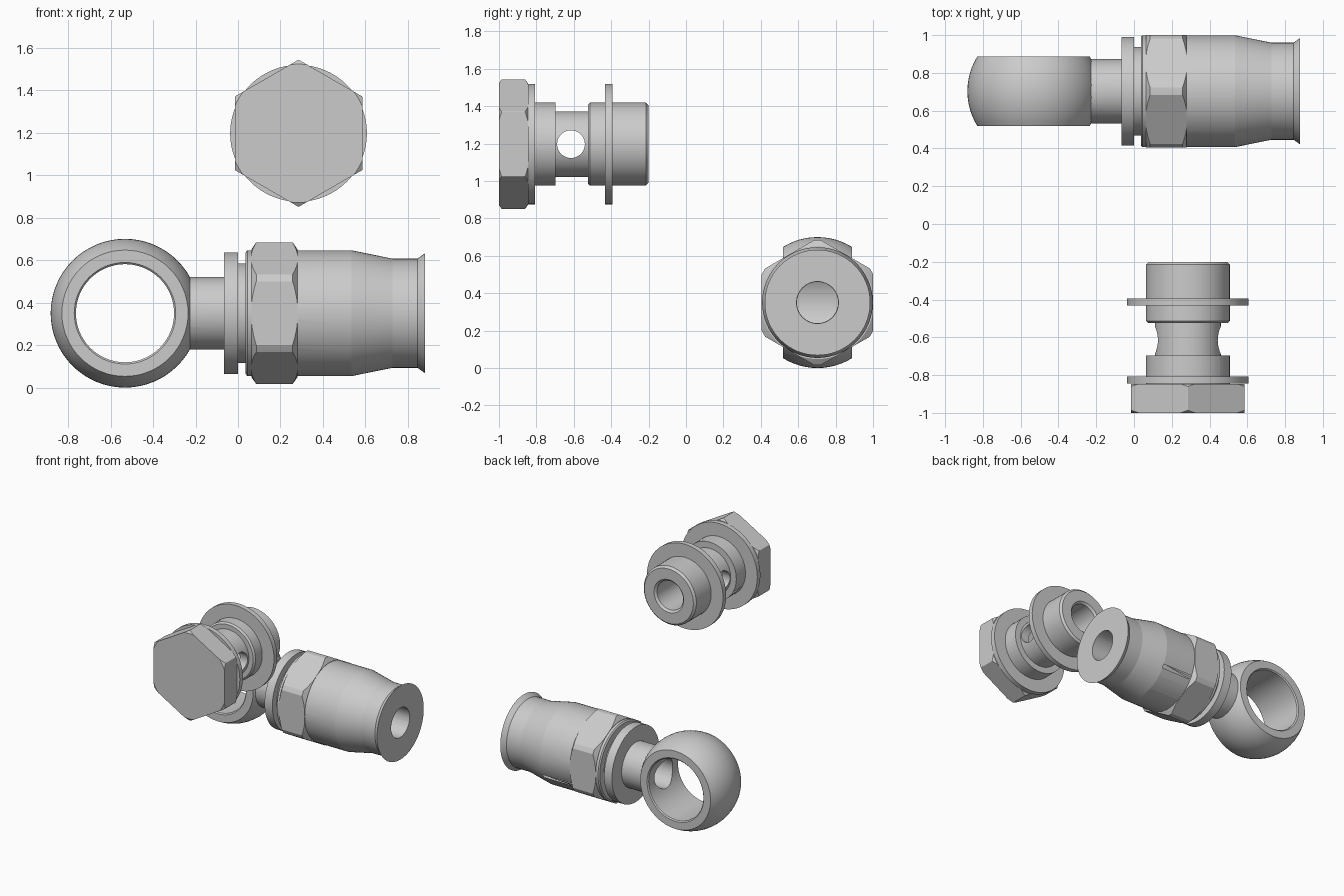
import bpy, bmesh, math
from mathutils import Vector

if "Cube" in bpy.data.objects:
    bpy.data.objects.remove(bpy.data.objects["Cube"])

HOSE = Vector((0, 0.703, 0.35))      # hose axis runs along x
EYE = Vector((-0.532, 0.703, 0.35))  # eye axis runs along y
BOLT = Vector((0.285, 0, 1.197))     # bolt axis runs along y


def lathe(name, profile, axis, centre, ring=False, sides=64):
    """Revolve (position, radius) points about x or y; ring closes the profile on itself."""
    pts = list(profile) if ring else [(profile[0][0], 0), *profile, (profile[-1][0], 0)]
    bm = bmesh.new()
    rows = []
    for i in range(sides):
        t = 2 * math.pi * i / sides
        row = []
        for a, r in pts:
            u, v = r * math.cos(t), r * math.sin(t)
            p = Vector((a, v, u)) if axis == 'X' else Vector((v, a, u))
            row.append(bm.verts.new(centre + p))
        rows.append(row)
    n = len(pts)
    for i in range(sides):
        a, b = rows[i], rows[(i + 1) % sides]
        for j in range(n if ring else n - 1):
            k = (j + 1) % n
            bm.faces.new((a[j], a[k], b[k], b[j]))
    bmesh.ops.remove_doubles(bm, verts=bm.verts, dist=1e-5)
    bmesh.ops.recalc_face_normals(bm, faces=bm.faces)
    mesh = bpy.data.meshes.new(name)
    bm.to_mesh(mesh)
    bm.free()
    ob = bpy.data.objects.new(name, mesh)
    bpy.context.collection.objects.link(ob)
    return ob


def activate(ob):
    bpy.ops.object.select_all(action='DESELECT')
    ob.select_set(True)
    bpy.context.view_layer.objects.active = ob


def combine(ob, other, operation):
    other.hide_render = True
    mod = ob.modifiers.new("bool", 'BOOLEAN')
    mod.operation, mod.object, mod.solver = operation, other, 'EXACT'
    activate(ob)
    bpy.ops.object.modifier_apply(modifier=mod.name)
    bpy.data.objects.remove(other)


def hex_nut(name, start, end, flat, round_r, end_r, cham, axis, centre):
    """Hex prism, a corner pointing up, with turned chamfers at both ends."""
    corner = flat / math.cos(math.pi / 6)
    ob = lathe(name, [(start, corner), (end, corner)], axis, centre, sides=6)
    turned = lathe("turning", [(start, end_r), (start + cham, round_r),
                               (end - cham, round_r), (end, end_r)], axis, centre)
    combine(ob, turned, 'INTERSECT')
    return ob


# Banjo eye: a sliced ball with a chamfered bore
R, half, bore = 0.35, 0.185, 0.231
span = math.asin(half / R)
arc = [(R * math.sin(t), R * math.cos(t))
       for t in (-span + 2 * span * i / 12 for i in range(13))]
eye = lathe("banjo_eye", arc + [(half, bore + 0.008), (half - 0.008, bore),
                                (-half + 0.008, bore), (-half, bore + 0.008)], 'Y', EYE, ring=True)

# Neck, flange and groove, with the fluid passage
neck = lathe("neck", [(-0.255, 0.17), (-0.067, 0.17), (-0.067, 0.287), (-0.001, 0.287),
                      (-0.001, 0.235), (0.036, 0.235)], 'X', HOSE)
combine(eye, neck, 'UNION')
combine(eye, lathe("passage", [(-0.532, 0.11), (0.3, 0.11)], 'X', HOSE), 'DIFFERENCE')

# Hose socket: collar, hex, tapered sleeve and flared end
socket = lathe("hose_socket", [(0.036, 0.286), (0.044, 0.296), (0.535, 0.296), (0.727, 0.257),
                               (0.845, 0.257), (0.88, 0.282)], 'X', HOSE)
nut = hex_nut("socket_hex", 0.064, 0.279, 0.298, 0.334, 0.302, 0.022, 'X', HOSE)
combine(socket, nut, 'UNION')
combine(socket, lathe("hose_bore", [(-0.1, 0.112), (1, 0.112)], 'X', HOSE), 'DIFFERENCE')

# Banjo bolt: hex head and grooved shank, drilled along and across
bolt = lathe("banjo_bolt", [(-0.9, 0.222), (-0.697, 0.222), (-0.697, 0.175), (-0.525, 0.175),
                            (-0.525, 0.21), (-0.513, 0.222), (-0.215, 0.222), (-0.2, 0.207)], 'Y', BOLT)
head = hex_nut("head", -1, -0.846, 0.3, 0.346, 0.326, 0.014, 'Y', BOLT)
combine(bolt, head, 'UNION')
combine(bolt, lathe("axial_hole", [(-0.73, 0.11), (-0.215, 0.11), (-0.2, 0.125), (-0.1, 0.225)],
                    'Y', BOLT), 'DIFFERENCE')
combine(bolt, lathe("cross_hole", [(-0.3, 0.074), (0.3, 0.074)], 'X',
                    BOLT + Vector((0, -0.615, 0))), 'DIFFERENCE')

# Sealing washers
washers = [lathe(name, [(a, 0.2225), (a, 0.322), (b, 0.322), (b, 0.2225)], 'Y', BOLT, ring=True)
           for name, a, b in (("head_washer", -0.845, -0.808), ("end_washer", -0.432, -0.394))]

# Smooth turned surfaces, crisp machined edges
for ob in (eye, socket, bolt, *washers):
    activate(ob)
    bpy.ops.object.shade_smooth_by_angle(angle=math.radians(11))
